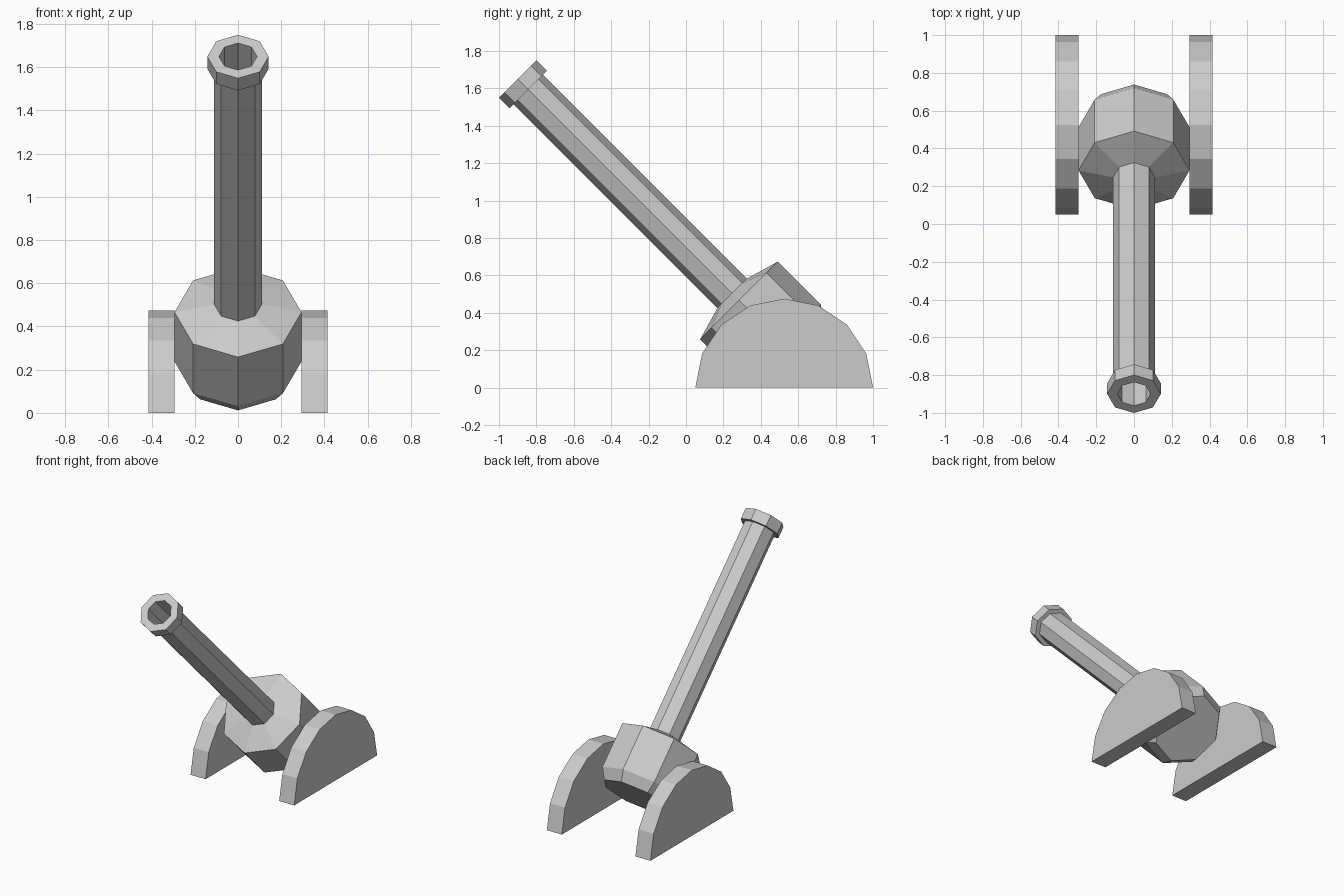
import bpy, bmesh
from math import cos, sin, pi, sqrt
from mathutils import Vector

if "Cube" in bpy.data.objects:
    bpy.data.objects.remove(bpy.data.objects["Cube"])

# Barrel axis: tilted 45 degrees up towards the front
ORIGIN = Vector((0, 0.375, 0.375))
AXIS = Vector((0, -1, 1)) / sqrt(2)
SIDE = Vector((1, 0, 0))
UP = Vector((0, 1, 1)) / sqrt(2)


def finish(name, bm):
    bmesh.ops.recalc_face_normals(bm, faces=bm.faces)
    mesh = bpy.data.meshes.new(name)
    bm.to_mesh(mesh)
    bm.free()
    obj = bpy.data.objects.new(name, mesh)
    bpy.context.collection.objects.link(obj)
    return obj


def lathe(name, profile, n=8):
    """Closed eight-sided turning of (distance along axis, radius) points."""
    bm = bmesh.new()
    rings = []
    for t, r in profile:
        rings.append([bm.verts.new(ORIGIN + AXIS * t +
                      (SIDE * cos(2 * pi * i / n) + UP * sin(2 * pi * i / n)) * r)
                      for i in range(n)])
    for a, b in zip(rings, rings[1:]):
        for i in range(n):
            j = (i + 1) % n
            bm.faces.new((a[i], a[j], b[j], b[i]))
    bm.faces.new(rings[0])
    bm.faces.new(rings[-1])
    return finish(name, bm)


# Breech, barrel, muzzle collar and hollow bore as one continuous turning
lathe("barrel_and_breech", [
    (-0.267, 0.247), (-0.194, 0.294), (0.129, 0.294), (0.182, 0.111),
    (1.723, 0.111), (1.723, 0.142), (1.803, 0.142),
    (1.803, 0.088), (1.25, 0.088)])

# Half-round side plates
for name, x0 in (("left_side_plate", -0.415), ("right_side_plate", 0.295)):
    bm = bmesh.new()
    face = bm.faces.new([bm.verts.new((x0, 0.525 - 0.475 * cos(pi * i / 8),
                                       0.475 * sin(pi * i / 8))) for i in range(9)])
    out = bmesh.ops.extrude_face_region(bm, geom=[face], use_keep_orig=True)
    moved = [v for v in out["geom"] if isinstance(v, bmesh.types.BMVert)]
    bmesh.ops.translate(bm, verts=moved, vec=(0.12, 0, 0))
    finish(name, bm)
